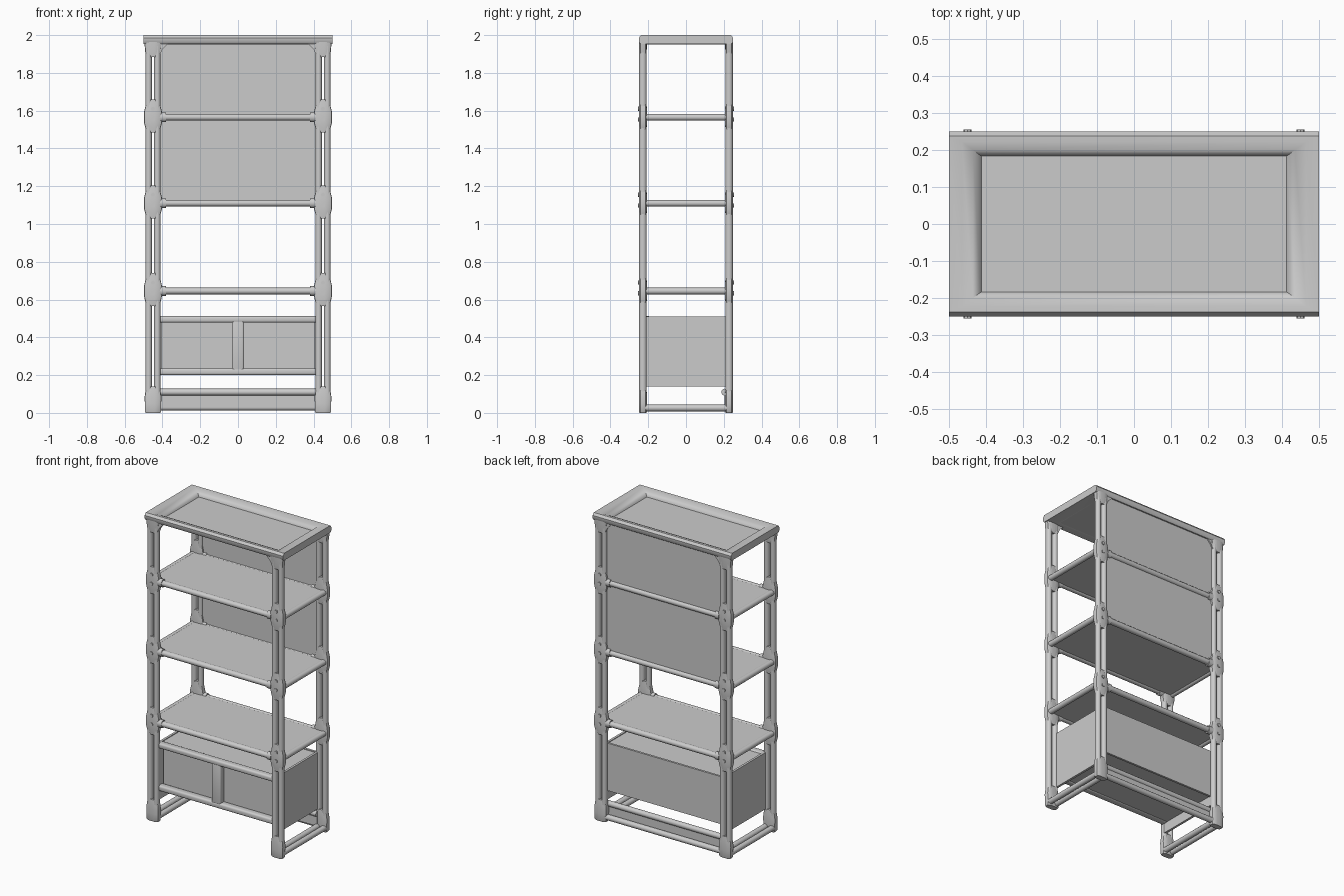
import bpy, bmesh
from math import cos, sin, pi, radians
from mathutils import Vector

if "Cube" in bpy.data.objects:
    bpy.data.objects.remove(bpy.data.objects["Cube"])

PX, PY = 0.45, 0.228            # corner post centre
LEVELS = [0.645, 1.11, 1.565]   # shelf heights


def finish(name, bm, smooth=True):
    bmesh.ops.recalc_face_normals(bm, faces=bm.faces)
    me = bpy.data.meshes.new(name)
    bm.to_mesh(me)
    bm.free()
    ob = bpy.data.objects.new(name, me)
    bpy.context.collection.objects.link(ob)
    if smooth:
        bpy.ops.object.select_all(action='DESELECT')
        bpy.context.view_layer.objects.active = ob
        ob.select_set(True)
        bpy.ops.object.shade_smooth_by_angle(angle=radians(40))
    return ob


def bridge(bm, rings, closed=False):
    n = len(rings[0])
    pairs = list(zip(rings, rings[1:])) + ([(rings[-1], rings[0])] if closed else [])
    for a, b in pairs:
        for i in range(n):
            j = (i + 1) % n
            bm.faces.new((a[i], a[j], b[j], b[i]))
    if not closed:
        bm.faces.new(rings[0])
        bm.faces.new(rings[-1])


def tube(name, a, b, r=0.018, r2=None, n=12):
    """Straight bar with an elliptical section."""
    a, b = Vector(a), Vector(b)
    d = (b - a).normalized()
    u = Vector((1, 0, 0)) if abs(d.x) < 0.5 else Vector((0, 1, 0))
    v = d.cross(u)
    r2 = r2 or r
    bm = bmesh.new()
    rings = [[bm.verts.new(p + u * r * cos(2 * pi * i / n) + v * r2 * sin(2 * pi * i / n))
              for i in range(n)] for p in (a, b)]
    bridge(bm, rings)
    return finish(name, bm)


def collar(name, x, y, profile, n=16):
    """Rounded-rectangle loft; profile rows are z, half width, half depth."""
    bm = bmesh.new()
    rings = []
    for z, hx, hy in profile:
        ring = []
        for i in range(n):
            c, s = cos(2 * pi * (i + .5) / n), sin(2 * pi * (i + .5) / n)
            k = (c ** 4 + s ** 4) ** -0.25
            ring.append(bm.verts.new((x + hx * c * k, y + hy * s * k, z)))
        rings.append(ring)
    bridge(bm, rings)
    return finish(name, bm)


def box(name, x0, x1, y0, y1, z0, z1, bevel=0.0):
    bm = bmesh.new()
    bmesh.ops.create_cube(bm, size=1)
    for v in bm.verts:
        v.co = ((x0 + x1) / 2 + v.co.x * (x1 - x0), (y0 + y1) / 2 + v.co.y * (y1 - y0),
                (z0 + z1) / 2 + v.co.z * (z1 - z0))
    if bevel:
        bmesh.ops.bevel(bm, geom=bm.edges[:], offset=bevel, segments=3,
                        profile=0.5, affect='EDGES')
    return finish(name, bm)


# Twin-tube corner posts with feet, swollen joints and bolts
for sx in (-1, 1):
    for sy in (-1, 1):
        x, y = sx * PX, sy * PY
        for dx in (-0.023, 0.023):
            tube("post_tube", (x + dx, y, 0.03), (x + dx, y, 1.97), 0.018, 0.02)
        collar("post_foot", x, y, [(0, .038, .019), (.006, .043, .021), (.05, .043, .022),
                                   (.08, .045, .022), (.115, .04, .02), (.14, .034, .017)])
        for z in LEVELS:
            collar("post_joint", x, y, [(z - .08, .034, .017), (z - .055, .041, .02),
                                        (z - .025, .048, .022), (z + .025, .048, .022),
                                        (z + .06, .04, .02), (z + .095, .034, .017)])
            for dz in (-.012, .045):
                tube("joint_bolt", (x, y, z + dz), (x, sy * 0.255, z + dz), 0.011, n=8)
        collar("post_head", x, y, [(1.885, .034, .017), (1.91, .041, .02), (1.975, .047, .021)])

        # Diagonal corner braces under the top frame
        bm = bmesh.new()
        rings = [[bm.verts.new((sx * px, sy * py, pz)) for px, pz in
                  ((.42, 1.88), (.42, 1.965), (.37, 1.965), (.375, 1.95), (.4, 1.925))]
                 for py in (.213, .24)]
        bridge(bm, rings)
        finish("top_brace", bm)

# Rounded top frame: rectangular rings swept round the section
bm = bmesh.new()
section = [(.5, .24, 1.953), (.5, .249, 1.963), (.5, .25, 1.985), (.5, .238, 2.0),
           (.465, .222, 1.999), (.435, .2, 1.99), (.415, .185, 1.972), (.41, .183, 1.958),
           (.43, .195, 1.951)]
rings = [[bm.verts.new((cx * hx, cy * hy, z)) for cx, cy in ((-1, -1), (1, -1), (1, 1), (-1, 1))]
         for hx, hy, z in section]
bridge(bm, rings, closed=True)
finish("top_frame", bm)
box("top_panel", -.43, .43, -.2, .2, 1.955, 1.963)

# Shelves with edge rails and sleeve ends
for z in LEVELS:
    box("shelf_board", -.475, .475, -.228, .228, z - .008, z + .014)
    for sy in (-1, 1):
        tube("shelf_rail", (-.45, sy * PY, z), (.45, sy * PY, z), .019, .018)
        for sx in (-1, 1):
            tube("rail_sleeve", (sx * .38, sy * PY, z), (sx * .41, sy * PY, z), .022, .026)
    for sx in (-1, 1):
        tube("shelf_side_rail", (sx * .472, -PY, z), (sx * .472, PY, z), .018)

# Back panels behind the two upper bays
box("back_panel_top", -.42, .42, .222, .232, 1.57, 1.96)
box("back_panel_middle", -.42, .42, .222, .232, 1.11, 1.56)

# Lower cabinet: sides, top, bottom, back, frame and two recessed fronts
for sx in (-1, 1):
    lo, hi = sorted((sx * .415, sx * .43))
    box("cabinet_side", lo, hi, -.222, .225, .14, .51)
    lo, hi = sorted((sx * .03, sx * .405))
    box("cabinet_front", lo, hi, -.19, -.18, .22, .495)
box("cabinet_top", -.42, .42, -.215, .215, .49, .505)
box("cabinet_bottom", -.42, .42, -.215, .215, .205, .22)
box("cabinet_back", -.42, .42, .208, .222, .2, .51)
box("cabinet_frame_top", -.42, .42, -.232, -.185, .478, .512, .011)
box("cabinet_frame_bottom", -.42, .42, -.232, -.185, .2, .236, .011)
box("cabinet_divider", -.033, .033, -.23, -.185, .215, .5, .011)

# Base: twin side runners, rear rails with a thin sheet between them
for sx in (-1, 1):
    for dx in (-.023, .023):
        tube("base_runner", (sx * PX + dx, -PY, .026), (sx * PX + dx, PY, .026), .018)
tube("base_rear_rail_low", (-.45, PY, .03), (.45, PY, .03), .018)
tube("base_rear_rail_high", (-.43, .205, .11), (.43, .205, .11), .018)
box("base_rear_sheet", -.43, .43, .203, .213, .03, .11)
